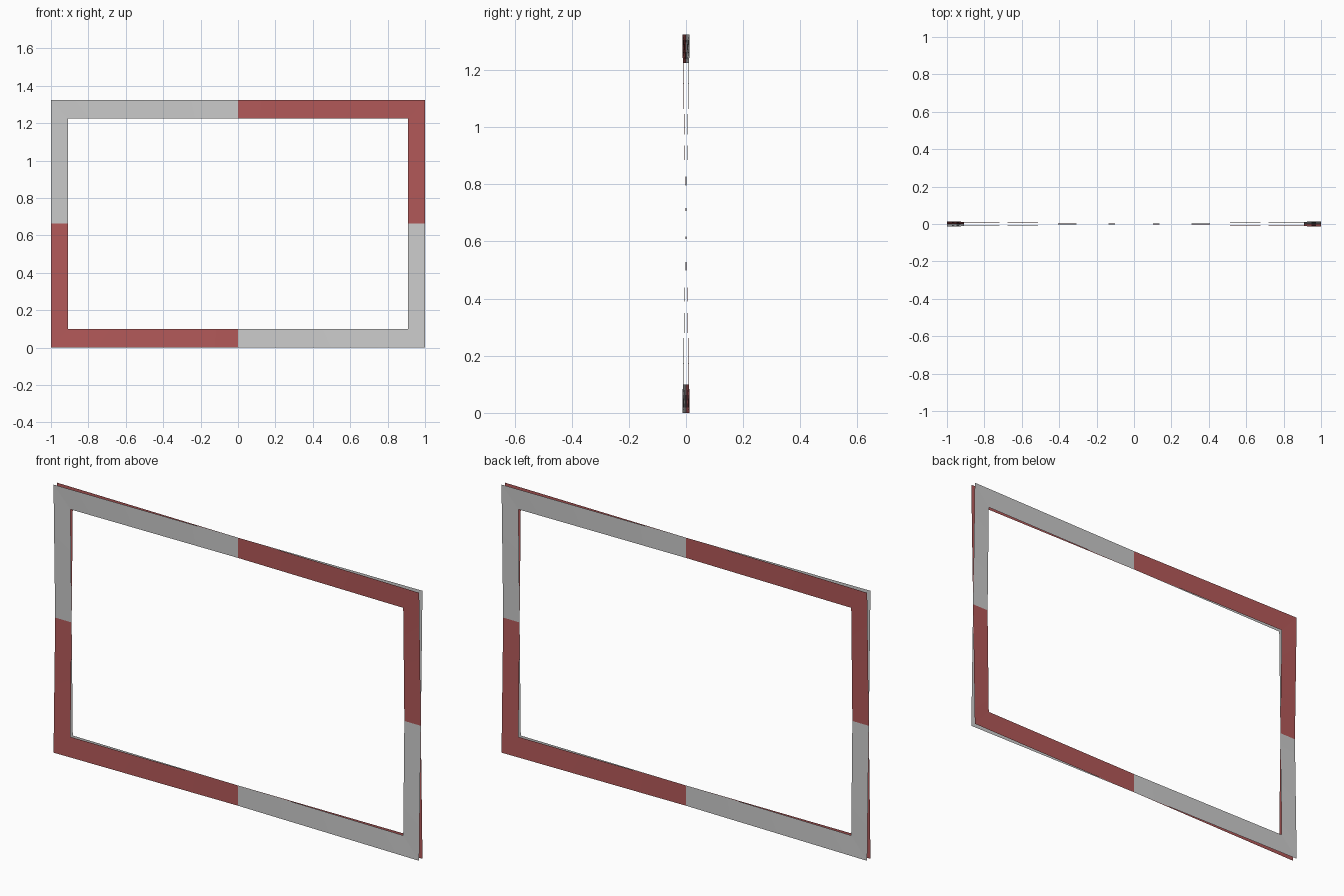
import bpy

if "Cube" in bpy.data.objects:
    bpy.data.objects.remove(bpy.data.objects["Cube"])

HX, HZ = 1.0, 0.6625        # outer half sizes
IX, IZ = 0.91, 0.5625       # inner half sizes
CZ = 0.6625                 # centre height
SIGNS = [(-1, -1), (1, -1), (1, 1), (-1, 1)]
N = 16                      # segments along each side


def warped_frame(name, twist, color=None):
    """Thin rectangular sheet frame whose corners twist alternately out of plane."""
    verts, faces = [], []
    for i in range(4):
        (ax, az), (bx, bz) = SIGNS[i], SIGNS[(i + 1) % 4]
        for j in range(N):
            t = j / N
            sx, sz = ax + (bx - ax) * t, az + (bz - az) * t
            for hx, hz, depth in ((HX, HZ, 0.013), (IX, IZ, 0.009)):
                verts.append((sx * hx, twist * depth * sx * sz, CZ + sz * hz))
    total = 4 * N
    for i in range(total):
        a, b = 2 * i, 2 * ((i + 1) % total)
        faces.append((a, b, b + 1, a + 1))
    mesh = bpy.data.meshes.new(name)
    mesh.from_pydata(verts, [], faces)
    obj = bpy.data.objects.new(name, mesh)
    bpy.context.collection.objects.link(obj)
    if color:
        mat = bpy.data.materials.new(name + "_paint")
        mat.diffuse_color = color
        mat.use_nodes = True
        mat.node_tree.nodes["Principled BSDF"].inputs["Base Color"].default_value = mat.diffuse_color
        mesh.materials.append(mat)
    return obj


# Two crossing sheets: each is in front in two opposite quarters
warped_frame("grey_frame_sheet", 1)
warped_frame("red_frame_sheet", -1, (0.45, 0.1, 0.1, 1))
